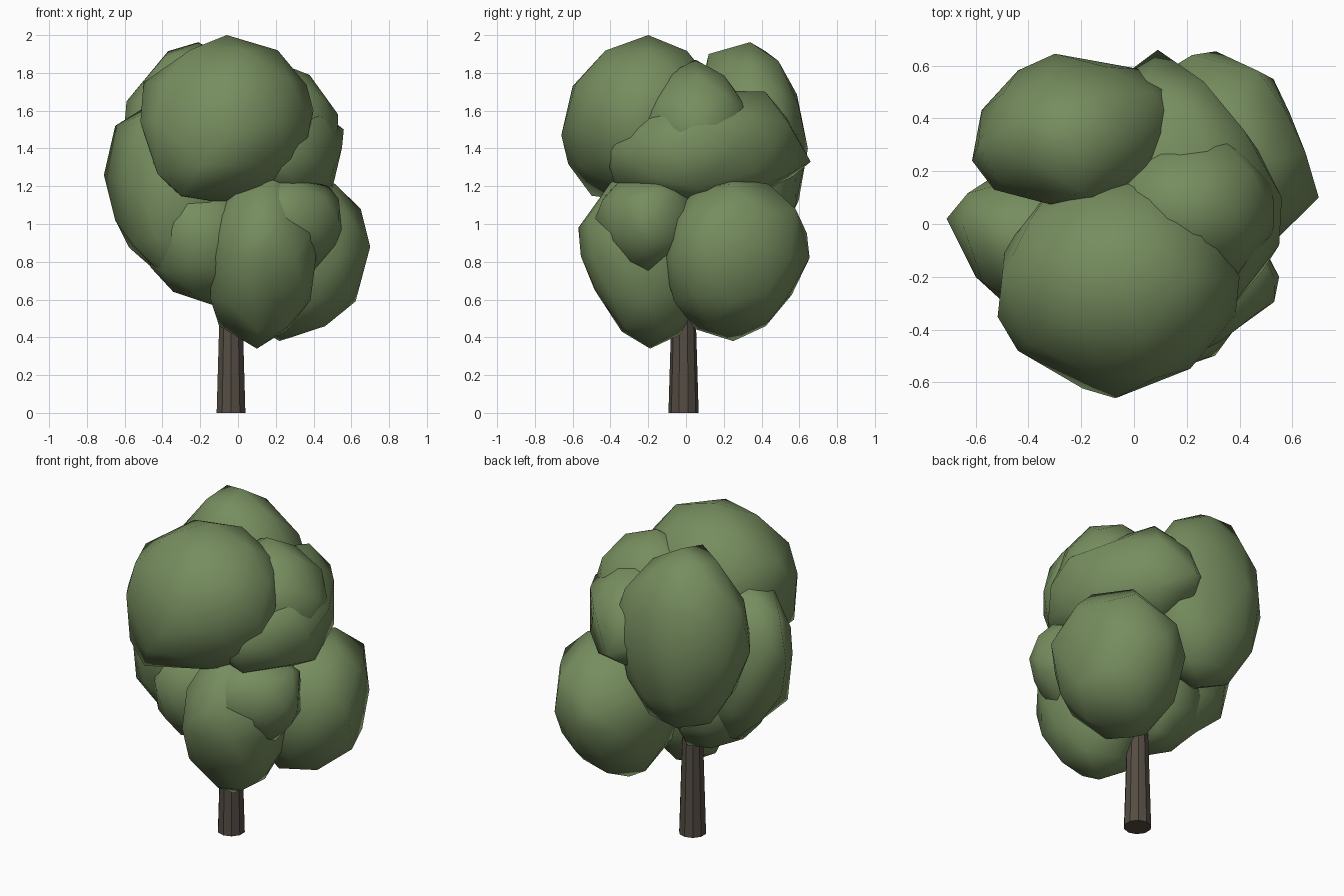
import bpy, bmesh, random
from mathutils import Vector

random.seed(4)

def material(name, rgb):
    m = bpy.data.materials.new(name)
    m.diffuse_color = (*rgb, 1)
    return m

leaf = material("leaf_green", (0.182, 0.268, 0.114))
bark = material("bark_brown", (0.09, 0.073, 0.056))

def finish(bm, name, mat, smooth):
    me = bpy.data.meshes.new(name)
    bm.to_mesh(me)
    bm.free()
    me.materials.append(mat)
    for p in me.polygons:
        p.use_smooth = smooth
    ob = bpy.data.objects.new(name, me)
    bpy.context.collection.objects.link(ob)

def clump(name, centre, radii, *peaks):
    """Low-poly ellipsoid pulled out or in towards a few peak points."""
    bm = bmesh.new()
    bmesh.ops.create_icosphere(bm, subdivisions=2, radius=1)
    c, r = Vector(centre), Vector(radii)
    goals = [Vector([(p[i] - c[i]) / r[i] for i in range(3)]) for p in peaks]
    dirs = {v: v.co.normalized() for v in bm.verts}
    for v, d in dirs.items():
        w = [max(0, d.dot(g.normalized())) ** 8 for g in goals]
        pull = sum(k * (g.length - 1) for k, g in zip(w, goals)) / max(1, sum(w))
        v.co = d * (1 + pull) * random.uniform(0.98, 1.02)
    for g in goals:
        near = max(dirs, key=lambda v: dirs[v].dot(g.normalized()))
        near.co = g
        dirs.pop(near)
    for v in bm.verts:
        v.co = Vector([c[i] + v.co[i] * r[i] for i in range(3)])
    finish(bm, name, leaf, True)

# Upper foliage
clump("foliage_top_front", (-0.05, -0.21, 1.54), (0.45, 0.42, 0.43),
      (-0.06, -0.2, 2.0), (0.21, -0.2, 1.92), (-0.5, -0.2, 1.75), (0.4, -0.2, 1.6),
      (-0.07, -0.66, 1.47), (-0.44, -0.48, 1.55), (-0.1, -0.6, 1.73), (-0.3, -0.5, 1.15))
clump("foliage_top_back", (-0.21, 0.34, 1.38), (0.38, 0.29, 0.55),
      (-0.37, 0.42, 1.915), (-0.2, 0.12, 1.9), (-0.59, 0.3, 1.65), (0.16, 0.35, 1.6),
      (0.13, 0.52, 1.5), (-0.3, 0.645, 1.4), (-0.53, 0.13, 1.45))
clump("foliage_upper_right", (0.15, 0.12, 1.4), (0.4, 0.48, 0.3),
      (0.09, 0.66, 1.33), (0.33, 0.46, 1.4), (0.56, 0.1, 1.5), (0.55, -0.08, 1.4),
      (0.2, 0.42, 1.7), (0.5, 0.05, 1.19), (0.3, -0.38, 1.22), (0.47, 0.28, 1.4),
      (0.3, -0.4, 1.43))
clump("foliage_crown_right", (0.2, 0.06, 1.5), (0.33, 0.28, 0.33),
      (0.17, 0.05, 1.87), (0.53, 0.05, 1.58), (0.33, 0.33, 1.6), (0.37, -0.22, 1.57))

# Lower foliage
clump("foliage_low_back_right", (0.31, 0.24, 0.82), (0.36, 0.37, 0.43),
      (0.22, 0.25, 0.38), (0.7, 0.1, 0.88), (0.65, 0.27, 1.08),
      (0.47, 0.58, 1.08), (0.22, 0.64, 0.95), (0.42, 0.42, 0.5), (0.59, 0.42, 0.88))
clump("foliage_low_front", (0.14, -0.22, 0.83), (0.29, 0.35, 0.45),
      (0.1, -0.19, 0.34), (0.1, -0.34, 0.43), (0.15, -0.49, 0.68), (0.12, -0.57, 0.98),
      (-0.1, -0.15, 0.46), (0.38, -0.4, 0.95))
clump("foliage_low_right", (0.25, -0.21, 1.02), (0.3, 0.28, 0.24),
      (0.55, -0.2, 0.97), (0.4, -0.39, 0.98), (0.48, -0.15, 1.2), (0.4, -0.2, 0.75))
clump("foliage_left", (-0.34, -0.07, 1.14), (0.34, 0.3, 0.5),
      (-0.71, 0.02, 1.26), (-0.65, 0.0, 1.52), (-0.65, -0.02, 1.02), (-0.6, -0.2, 1.2),
      (-0.48, -0.31, 1.1), (-0.42, -0.12, 0.75), (-0.2, -0.1, 0.6))
clump("foliage_low_left", (-0.18, -0.08, 0.92), (0.31, 0.31, 0.33),
      (-0.13, -0.05, 0.57), (-0.3, -0.39, 0.98), (-0.08, 0.1, 0.6))

# Tapered trunk
bm = bmesh.new()
bmesh.ops.create_cone(bm, cap_ends=True, segments=10, radius1=0.08, radius2=0.05, depth=1.0)
bmesh.ops.translate(bm, verts=bm.verts, vec=Vector((-0.037, -0.013, 0.5)))
finish(bm, "trunk", bark, False)
